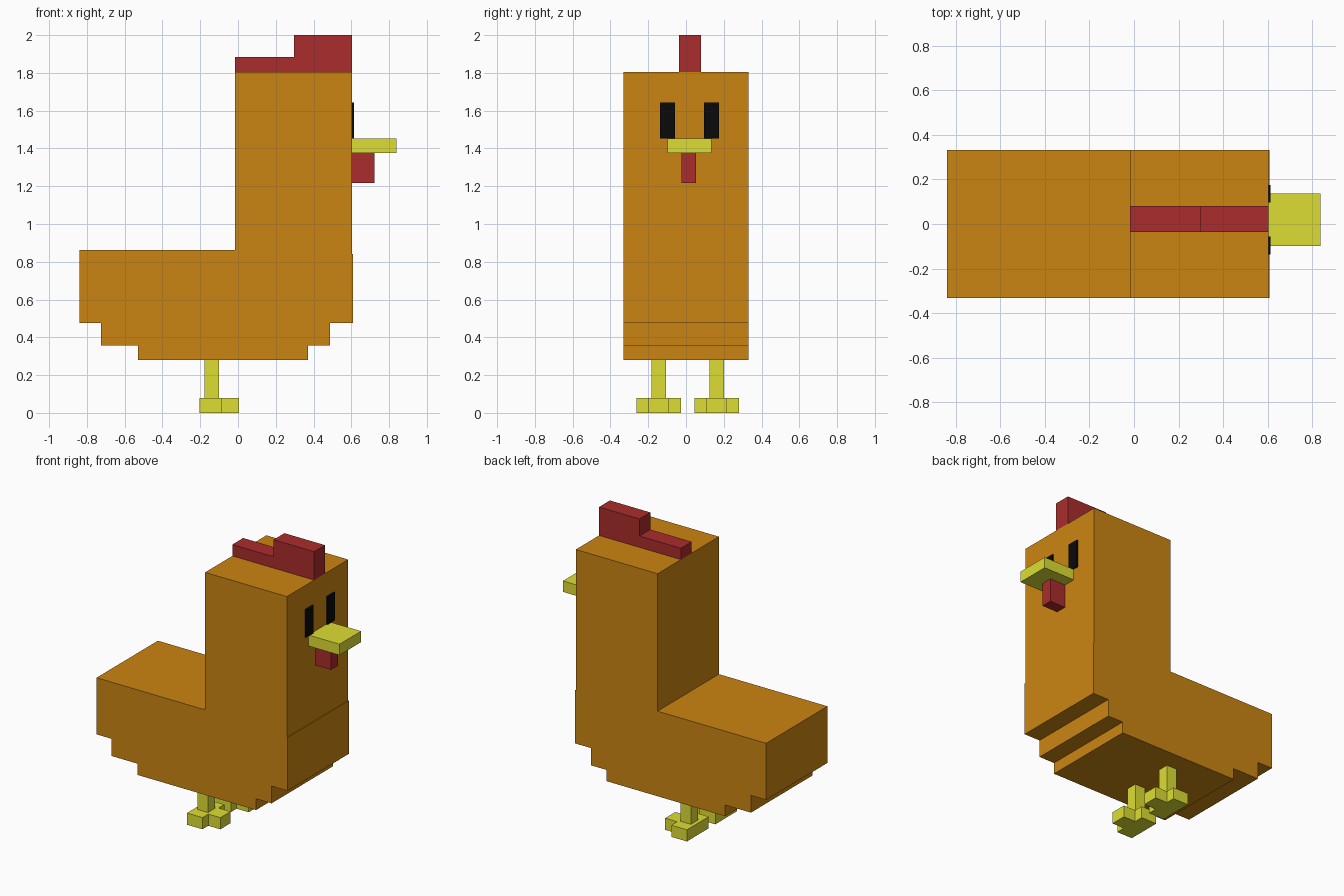
import bpy, bmesh

if "Cube" in bpy.data.objects:
    bpy.data.objects.remove(bpy.data.objects["Cube"])


def material(name, r, g, b):
    m = bpy.data.materials.new(name)
    m.diffuse_color = (r, g, b, 1)
    m.use_nodes = True
    m.node_tree.nodes["Principled BSDF"].inputs["Base Color"].default_value = m.diffuse_color
    return m


ORANGE = material("orange", 0.60, 0.235, 0.006)
RED = material("red", 0.41, 0.025, 0.025)
YELLOW = material("yellow", 0.73, 0.73, 0.035)
BLACK = material("black", 0.003, 0.003, 0.003)


def extrude(name, profile, axis, lo, hi, mat):
    """Extrude a 2D profile along 'y' (profile in xz) or 'z' (profile in xy)."""
    place = (lambda a, b: (a, lo, b)) if axis == 'y' else (lambda a, b: (a, b, lo))
    step = (0, hi - lo, 0) if axis == 'y' else (0, 0, hi - lo)
    bm = bmesh.new()
    face = bm.faces.new([bm.verts.new(place(a, b)) for a, b in profile])
    ext = bmesh.ops.extrude_face_region(bm, geom=[face], use_keep_orig=True)
    verts = [g for g in ext['geom'] if isinstance(g, bmesh.types.BMVert)]
    bmesh.ops.translate(bm, verts=verts, vec=step)
    bmesh.ops.recalc_face_normals(bm, faces=bm.faces)
    mesh = bpy.data.meshes.new(name)
    bm.to_mesh(mesh)
    bm.free()
    mesh.materials.append(mat)
    obj = bpy.data.objects.new(name, mesh)
    bpy.context.collection.objects.link(obj)
    return obj


def box(name, x, y, z, mat):
    outline = [(x[0], y[0]), (x[1], y[0]), (x[1], y[1]), (x[0], y[1])]
    return extrude(name, outline, 'z', z[0], z[1], mat)


# Body, stepped belly and neck as one side profile
extrude("body", [
    (-0.53, 0.28), (0.37, 0.28), (0.37, 0.357), (0.487, 0.357),
    (0.487, 0.475), (0.608, 0.475), (0.608, 0.84), (0.603, 0.84),
    (0.603, 1.805), (-0.017, 1.805), (-0.017, 0.863), (-0.84, 0.863),
    (-0.84, 0.475), (-0.725, 0.475), (-0.725, 0.357), (-0.53, 0.357),
], 'y', -0.332, 0.332, ORANGE)

# Stepped comb
extrude("comb", [
    (-0.017, 1.805), (0.603, 1.805), (0.603, 2.0),
    (0.296, 2.0), (0.296, 1.883), (-0.017, 1.883),
], 'y', -0.037, 0.08, RED)

# Face
box("beak", (0.603, 0.838), (-0.098, 0.136), (1.377, 1.452), YELLOW)
box("wattle", (0.603, 0.722), (-0.024, 0.052), (1.217, 1.377), RED)
for side, y in (("right", -0.097), ("left", 0.136)):
    box(side + "_eye", (0.603, 0.613), (y - 0.04, y + 0.04), (1.452, 1.643), BLACK)

# Legs, each on a T-shaped foot with one forward toe
for side, y in (("right", -0.145), ("left", 0.162)):
    box(side + "_leg", (-0.177, -0.1), (y - 0.038, y + 0.038), (0.08, 0.28), YELLOW)
    w, t = 0.118, 0.055
    extrude(side + "_foot", [
        (-0.203, y - w), (-0.085, y - w), (-0.085, y - t), (0.006, y - t),
        (0.006, y + t), (-0.085, y + t), (-0.085, y + w), (-0.203, y + w),
    ], 'z', 0, 0.08, YELLOW)
